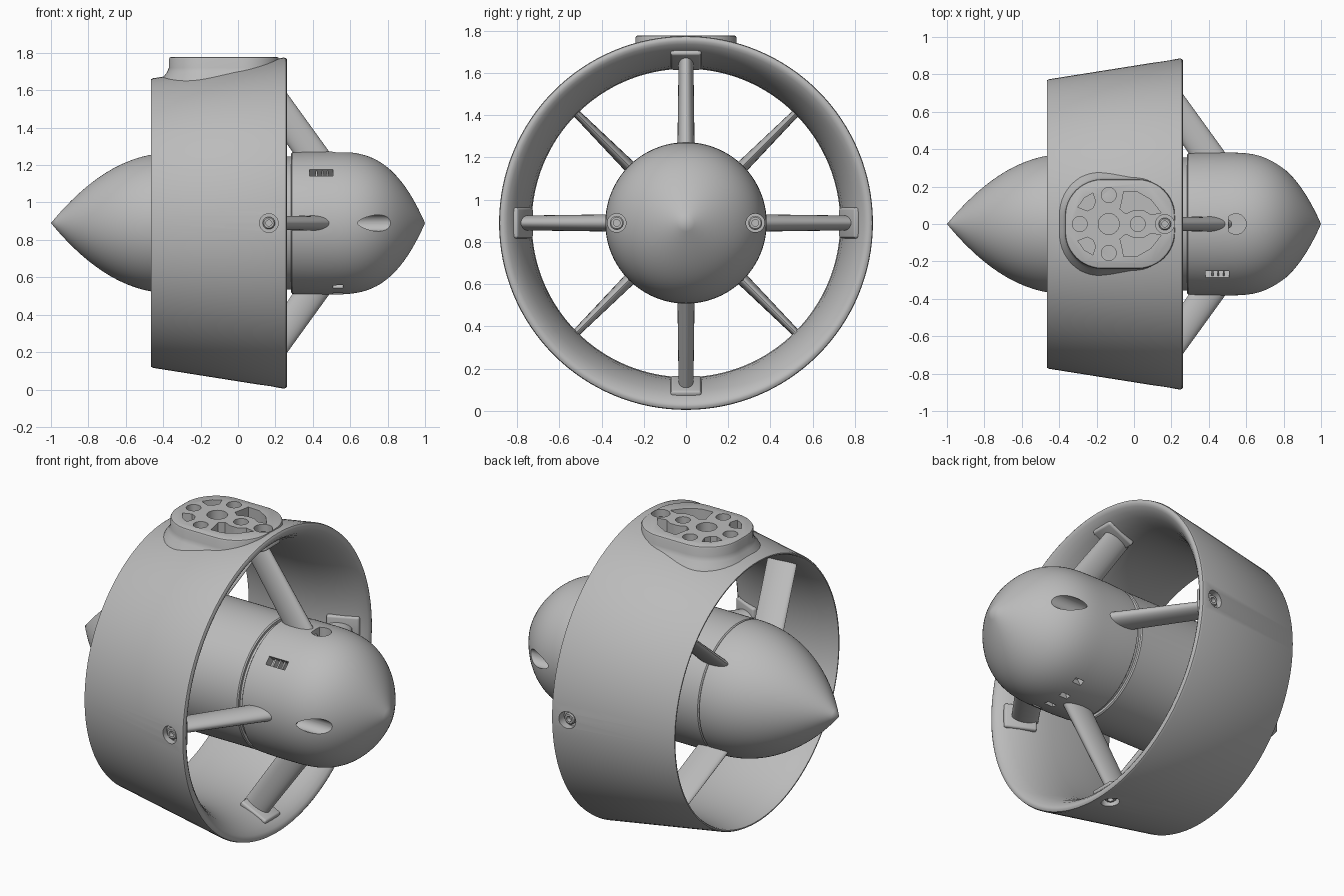
import bpy, bmesh, math
from mathutils import Matrix, Vector

cube = bpy.data.objects.get("Cube")
if cube:
    bpy.data.objects.remove(cube)

AXIS = 0.89  # height of the main axis
CENTRE = Matrix.Translation((0, 0, AXIS))

grey = bpy.data.materials.new("plain grey")
grey.use_nodes = True
grey.diffuse_color = (0.5, 0.5, 0.5, 1)
grey.node_tree.nodes["Principled BSDF"].inputs["Base Color"].default_value = (0.5, 0.5, 0.5, 1)


def around(angle):
    """Frame turned about the main axis; its local z points outwards."""
    return CENTRE @ Matrix.Rotation(math.radians(angle), 4, 'X')


def loft(bm, rings):
    """Closed skin through rings of equal point count, capped at both ends."""
    rows = [[bm.verts.new(p) for p in ring] for ring in rings]
    n = len(rows[0])
    for a, b in zip(rows, rows[1:]):
        for i in range(n):
            bm.faces.new((a[i], a[(i + 1) % n], b[(i + 1) % n], b[i]))
    bm.faces.new(rows[0])
    bm.faces.new(rows[-1])


def revolve(bm, profile, frame=CENTRE, steps=128):
    """Spin a profile of (x, radius) points about the local x axis."""
    verts = [bm.verts.new(frame @ Vector((x, 0, r))) for x, r in profile]
    edges = [bm.edges.new(pair) for pair in zip(verts, verts[1:])]
    axis = frame.to_3x3() @ Vector((1, 0, 0))
    bmesh.ops.spin(bm, geom=verts + edges, cent=frame.translation, axis=axis,
                   angle=math.tau, steps=steps)
    bmesh.ops.remove_doubles(bm, verts=bm.verts, dist=0.0002)


def prism(bm, points, low, high):
    loft(bm, [[(x, y, z) for x, y in points] for z in (low, high)])


def circle(x, y, r, n=32):
    return [(x + r * math.cos(math.tau * i / n), y + r * math.sin(math.tau * i / n))
            for i in range(n)]


def rod(bm, frame, r, low, high, x=0.0):
    """Cylinder along the local z of a frame."""
    loft(bm, [[frame @ Vector((px, py, z)) for px, py in circle(x, 0, r)] for z in (low, high)])


def block(bm, frame, centre, size):
    bmesh.ops.create_cube(bm, size=1, matrix=frame @ Matrix.Translation(centre)
                          @ Matrix.Diagonal((*size, 1)))


def add(name, bm):
    bmesh.ops.recalc_face_normals(bm, faces=bm.faces)
    mesh = bpy.data.meshes.new(name)
    bm.to_mesh(mesh)
    bm.free()
    mesh.materials.append(grey)
    obj = bpy.data.objects.new(name, mesh)
    bpy.context.scene.collection.objects.link(obj)
    return obj


def cut(obj, cutter):
    mod = obj.modifiers.new("cut", 'BOOLEAN')
    mod.operation, mod.solver, mod.object = 'DIFFERENCE', 'EXACT', cutter
    cutter.hide_render = True
    graph = bpy.context.evaluated_depsgraph_get()
    mesh = bpy.data.meshes.new_from_object(obj.evaluated_get(graph))
    obj.modifiers.clear()
    obj.data = mesh
    bpy.data.objects.remove(cutter)


def smooth(obj, limit=35):
    bm = bmesh.new()
    bm.from_mesh(obj.data)
    for f in bm.faces:
        f.smooth = True
    for e in bm.edges:
        e.smooth = e.calc_face_angle(0) < math.radians(limit)
    bm.to_mesh(obj.data)
    bm.free()


QUARTERS = (0, 90, 180, 270)

# Duct: flared bell inside, straight cone outside
inner = [(0.255, 0.846), (0.235, 0.824), (0.2, 0.8), (0.15, 0.776), (0.1, 0.759), (0.04, 0.744),
         (-0.04, 0.734), (-0.14, 0.73), (-0.25, 0.732), (-0.36, 0.742), (-0.455, 0.757)]
outer = [(-0.464, 0.762), (-0.464, 0.769), (-0.455, 0.774), (0.245, 0.885), (0.257, 0.882),
         (0.263, 0.872), (0.263, 0.86)]
bm = bmesh.new()
revolve(bm, inner + outer + inner[:1])
duct = add("duct", bm)

# Mount pad: rounded plate with a flared foot
def pad_outline(grow):
    r = 0.2 + grow
    pts = []
    for k, (cx, cy) in enumerate(((0.02, 0.04), (-0.17, 0.04), (-0.17, -0.04), (0.02, -0.04))):
        for i in range(13):
            a = math.radians(90 * k + 7.5 * i)
            pts.append((cx + r * math.cos(a), cy + r * math.sin(a)))
    return pts


bm = bmesh.new()
loft(bm, [[(x, y, z) for x, y in pad_outline(g)] for z, g in
          ((1.63, 0.05), (1.67, 0.03), (1.695, 0.01), (1.72, 0), (1.766, 0), (1.774, -0.004), (1.778, -0.012))])
pad = add("mount_pad", bm)

bm = bmesh.new()
revolve(bm, [(0.4, 0), (0.4, 0.9)] + [(x, r + 0.008) for x, r in inner] + [(-0.6, 0.76), (-0.6, 0)])
cut(pad, add("bore_cutter", bm))


# Lightening holes, pad bolts and rim screw recesses, cut through pad and duct
def recess_cutter():
    bm = bmesh.new()
    for x, y, r in ((-0.135, 0, 0.056), (-0.29, 0, 0.04), (0.02, 0, 0.04),
                    (-0.135, 0.155, 0.04), (-0.135, -0.155, 0.04)):
        prism(bm, circle(x, y, r), 1.695, 1.9)
    right = [(-0.055, 0.175), (0.02, 0.17), (0.09, 0.13), (0.145, 0.06), (0.09, 0.05),
             (0.05, 0.075), (0, 0.075), (-0.045, 0.055), (-0.075, 0.08), (-0.065, 0.12)]
    left = [(-0.3, 0.09), (-0.265, 0.14), (-0.22, 0.165), (-0.205, 0.12), (-0.22, 0.085), (-0.25, 0.07)]
    for shape in (right, left):
        for side in (1, -1):
            prism(bm, [(x, side * y) for x, y in shape], 1.695, 1.9)
    for a in QUARTERS:
        rod(bm, around(a), 0.05, 0.83, 1.0, x=0.165)
    return add("recess_cutter", bm)


for part in (duct, pad):
    cut(part, recess_cutter())
    smooth(part)

# Rim screws with open sockets
screw = [(-0.03, 0), (-0.03, 0.033), (0.012, 0.033), (0.018, 0.027), (0.018, 0.016), (-0.01, 0.016), (-0.01, 0)]
bm = bmesh.new()
for a in QUARTERS:
    frame = around(a) @ Matrix.Translation((0.165, 0, 0.838)) @ Matrix.Rotation(-math.pi / 2, 4, 'Y')
    revolve(bm, screw, frame, 24)
smooth(add("rim_screws", bm))

# Motor body with tapering tail
tail = [(-0.35 - 0.65 * t, 0.375 * (1 - t ** 2.1)) for t in (1 - i / 24 for i in range(25))]
bm = bmesh.new()
revolve(bm, tail + [(-0.344, 0.368), (-0.338, 0.375), (0.255, 0.375), (0.262, 0.37),
                    (0.262, 0.355), (0.31, 0.355), (0.31, 0)])
smooth(add("motor_body", bm))

# Nose cap, bluntly pointed
dome = [(0.48 + 0.52 * t, 0.382 * (1 - t ** 3.1)) for t in (i / 28 for i in range(29))]
bm = bmesh.new()
revolve(bm, [(0.284, 0), (0.284, 0.37), (0.29, 0.378), (0.38, 0.382)] + dome)
nose = add("nose_cap", bm)

bm = bmesh.new()
for side in (1, -1):  # forward bolt bores
    frame = Matrix.Translation((0, side * 0.328, AXIS)) @ Matrix.Rotation(math.pi / 2, 4, 'Y')
    rod(bm, frame, 0.044, 0.57, 1.0)
block(bm, around(45), (0.445, 0, 0.4), (0.125, 0.05, 0.14))  # side slot
for a in (153, 171, 189, 207):  # lower drain slots
    block(bm, around(a), (0.535, 0, 0.4), (0.055, 0.032, 0.14))
socket = circle(0.545, 0, 0.055)
prism(bm, [(max(x, 0.505), y) for x, y in socket if x > 0.5], AXIS + 0.29, 1.5)  # upper opening
cut(nose, add("nose_cutter", bm))
smooth(nose)

# Bolts in the nose bores, and bars across the side slot
bm = bmesh.new()
for side in (1, -1):
    frame = Matrix.Translation((0.59, side * 0.328, AXIS))
    revolve(bm, screw, frame, 24)
for x in (0.42, 0.45, 0.48):
    block(bm, around(45), (x, 0, 0.35), (0.009, 0.046, 0.04))
smooth(add("nose_fittings", bm))


# Vanes: oval sections swept from hub to duct, given as (radius, middle x, chord, thickness)
def vane(bm, frame, sections):
    loft(bm, [[frame @ Vector((mid + x * chord / 2, y * thick / 2, r)) for x, y in circle(0, 0, 1, 24)]
              for r, mid, chord, thick in sections])


bm = bmesh.new()
for a in QUARTERS:
    vane(bm, around(a), ((0.33, 0.425, 0.2, 0.082), (0.78, 0.11, 0.18, 0.07)))
smooth(add("front_struts", bm))

bm = bmesh.new()
for a in QUARTERS:
    vane(bm, around(a + 45), ((0.33, -0.37, 0.19, 0.062), (0.75, -0.26, 0.19, 0.036)))
smooth(add("rear_vanes", bm))

# Strut feet: bevelled plates lying on the bell of the duct
bm = bmesh.new()
for a in QUARTERS:
    block(bm, around(a) @ Matrix.Translation((0.145, 0, 0.775)) @ Matrix.Rotation(math.radians(-25), 4, 'Y'),
          (0, 0, 0), (0.18, 0.145, 0.035))
bmesh.ops.bevel(bm, geom=bm.edges[:], offset=0.012, segments=3, affect='EDGES', profile=0.5)
smooth(add("strut_feet", bm))
